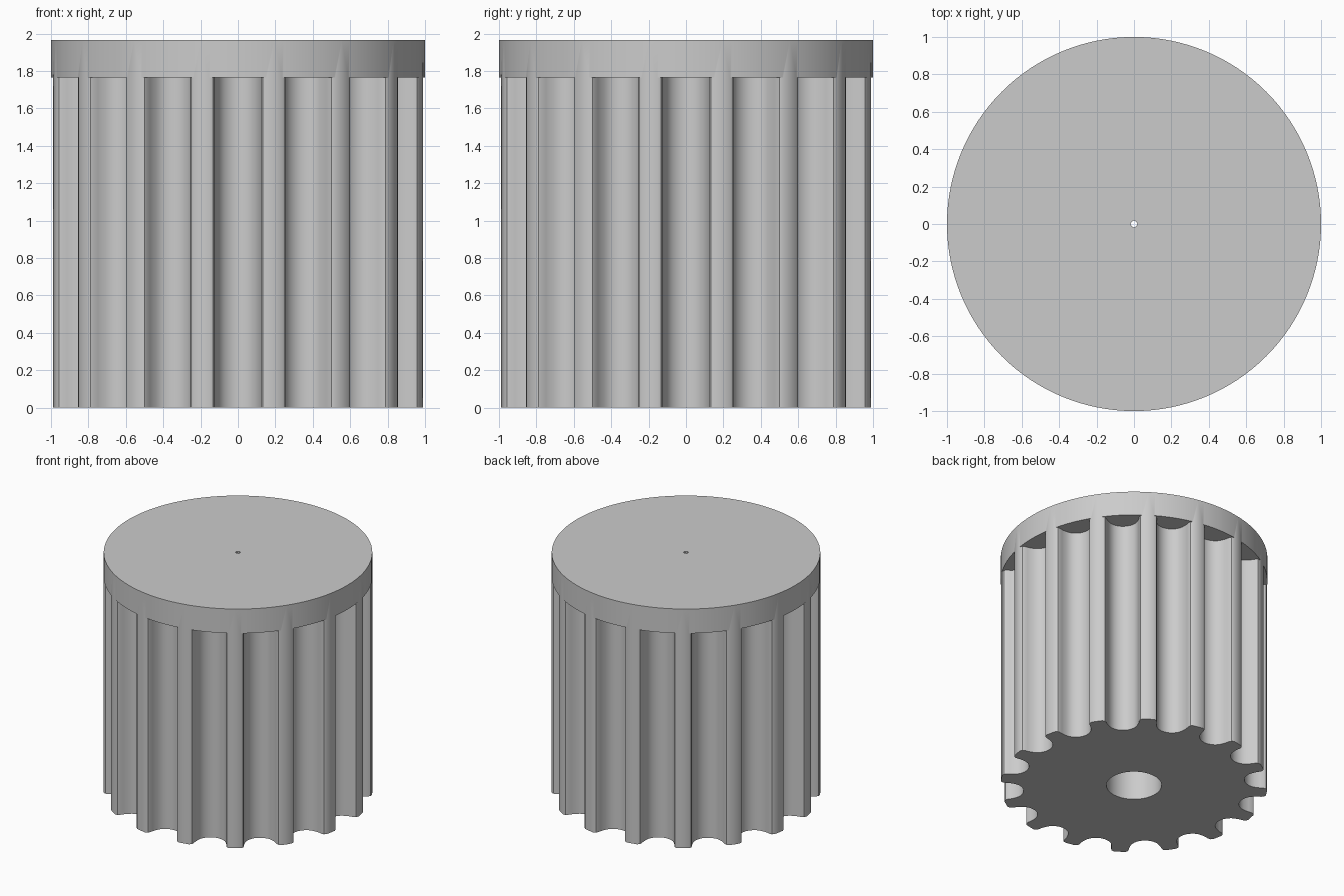
import bpy, bmesh, math
from mathutils import Matrix, Vector

if "Cube" in bpy.data.objects:
    bpy.data.objects.remove(bpy.data.objects["Cube"], do_unlink=True)

TEETH = 16
HEIGHT = 1.965
FLANGE_Z = 1.765
MOUTH = 0.154

grey = bpy.data.materials.new("light grey")
grey.use_nodes = True
colour = (0.6, 0.6, 0.6, 1)
grey.diffuse_color = colour
grey.node_tree.nodes["Principled BSDF"].inputs["Base Color"].default_value = colour


def make_object(name, bm):
    bmesh.ops.recalc_face_normals(bm, faces=bm.faces)
    mesh = bpy.data.meshes.new(name)
    bm.to_mesh(mesh)
    bm.free()
    mesh.materials.append(grey)
    obj = bpy.data.objects.new(name, mesh)
    bpy.context.collection.objects.link(obj)
    return obj


def add_cylinder(bm, radius, z0, z1, sides):
    bmesh.ops.create_cone(bm, cap_ends=True, segments=sides, radius1=radius,
                          radius2=radius, depth=z1 - z0,
                          matrix=Matrix.Translation((0, 0, (z0 + z1) / 2)))


# Solid blank: toothed drum and flange share one outer radius
bm = bmesh.new()
add_cylinder(bm, 1, 0, HEIGHT, 128)
pulley = make_object("toothed_pulley", bm)

# Groove cutters: half profile (half width, depth), mirrored and repeated
half = [(MOUTH, -0.1), (MOUTH, 0), (0.134, 0.008), (0.124, 0.027),
        (0.120, 0.049), (0.113, 0.071), (0.104, 0.092), (0.093, 0.112),
        (0.074, 0.132), (0.051, 0.146), (0.026, 0.155)]
outline = half + [(0, 0.158)] + [(-w, d) for w, d in reversed(half)]
mouth_radius = math.sqrt(1 - MOUTH ** 2)
bm = bmesh.new()
for i in range(TEETH):
    turn = Matrix.Rotation(math.tau * i / TEETH, 3, 'Z')
    face = bm.faces.new([bm.verts.new(turn @ Vector((w, d - mouth_radius, -0.1)))
                         for w, d in outline])
    extruded = bmesh.ops.extrude_face_region(bm, geom=[face])["geom"]
    bmesh.ops.translate(bm, vec=(0, 0, FLANGE_Z + 0.1),
                        verts=[v for v in extruded if isinstance(v, bmesh.types.BMVert)])
grooves = make_object("groove_cutter", bm)

# Shaft bore from below, and the pinhole through the flange
bm = bmesh.new()
add_cylinder(bm, 0.207, -0.1, FLANGE_Z, 48)
bore = make_object("bore_cutter", bm)
bm = bmesh.new()
add_cylinder(bm, 0.018, FLANGE_Z - 0.2, HEIGHT + 0.1, 8)
pinhole = make_object("pinhole_cutter", bm)

bpy.context.view_layer.objects.active = pulley
pulley.select_set(True)
for cutter in (grooves, bore, pinhole):
    cutter.hide_render = True
    mod = pulley.modifiers.new("cut", 'BOOLEAN')
    mod.operation = 'DIFFERENCE'
    mod.solver = 'EXACT'
    mod.object = cutter
    bpy.ops.object.modifier_apply(modifier=mod.name)
    bpy.data.objects.remove(cutter, do_unlink=True)

bpy.ops.object.shade_smooth_by_angle(angle=math.radians(35))
